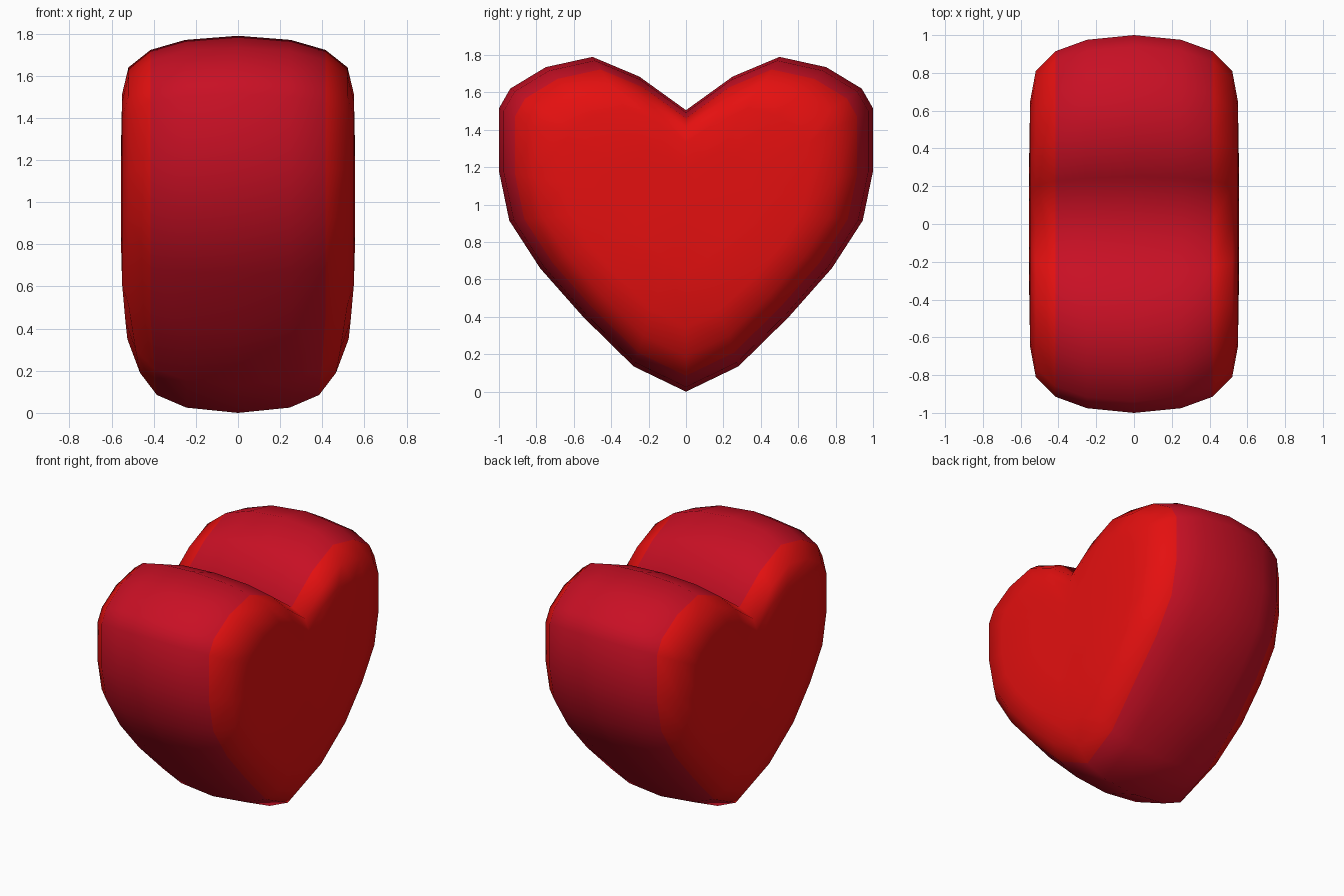
import bpy, bmesh

if "Cube" in bpy.data.objects:
    bpy.data.objects.remove(bpy.data.objects["Cube"])

def material(name, colour):
    m = bpy.data.materials.new(name)
    m.diffuse_color = (*colour, 1)
    m.use_nodes = True
    m.node_tree.nodes["Principled BSDF"].inputs["Base Color"].default_value = m.diffuse_color
    return m

# Right half of the heart outline (y, z), notch to tip, then mirrored
half = [(0, 1.505), (0.25, 1.685), (0.5, 1.79), (0.75, 1.735), (0.94, 1.62),
        (1.0, 1.515), (1.0, 1.18), (0.945, 0.915), (0.78, 0.66),
        (0.55, 0.40), (0.28, 0.135), (0, 0)]
outline = half + [(-y, z) for y, z in half[-2:0:-1]]
CZ = 1.0  # height the rings shrink toward

# Rings from the middle outward: scale, x on the body, x at the bottom tip
rings = [(1, 0, 0), (0.975, 0.25, 0.245), (0.915, 0.415, 0.385),
         (0.81, 0.52, 0.465), (0.65, 0.55, 0.525), (0.35, 0.555, 0.55)]

bm = bmesh.new()

def ring(side, scale, x_body, x_tip):
    verts = []
    for y, z in outline:
        w = max(0, 1 - z / 0.35)
        x = x_body * (1 - w) + x_tip * w
        verts.append(bm.verts.new((side * x, y * scale, CZ + (z - CZ) * scale)))
    return verts

n = len(outline)
middle = ring(1, *rings[0])
for side in (1, -1):
    prev = middle
    for i, r in enumerate(rings[1:]):
        cur = ring(side, *r)
        for k in range(n):
            j = (k + 1) % n
            f = bm.faces.new((prev[k], prev[j], cur[j], cur[k]))
            f.material_index = 0 if i < 2 else 1   # rim, then rounded sides
        prev = cur
    # Close the flat side with a fan
    centre = bm.verts.new((side * 0.555, 0, CZ))
    for k in range(n):
        bm.faces.new((prev[k], prev[(k + 1) % n], centre)).material_index = 1

bmesh.ops.recalc_face_normals(bm, faces=bm.faces)
for f in bm.faces:
    f.smooth = True

mesh = bpy.data.meshes.new("heart")
bm.to_mesh(mesh)
bm.free()
mesh.materials.append(material("crimson rim", (0.58, 0.005, 0.018)))
mesh.materials.append(material("bright red", (0.78, 0.005, 0.005)))
heart = bpy.data.objects.new("heart", mesh)
bpy.context.collection.objects.link(heart)
